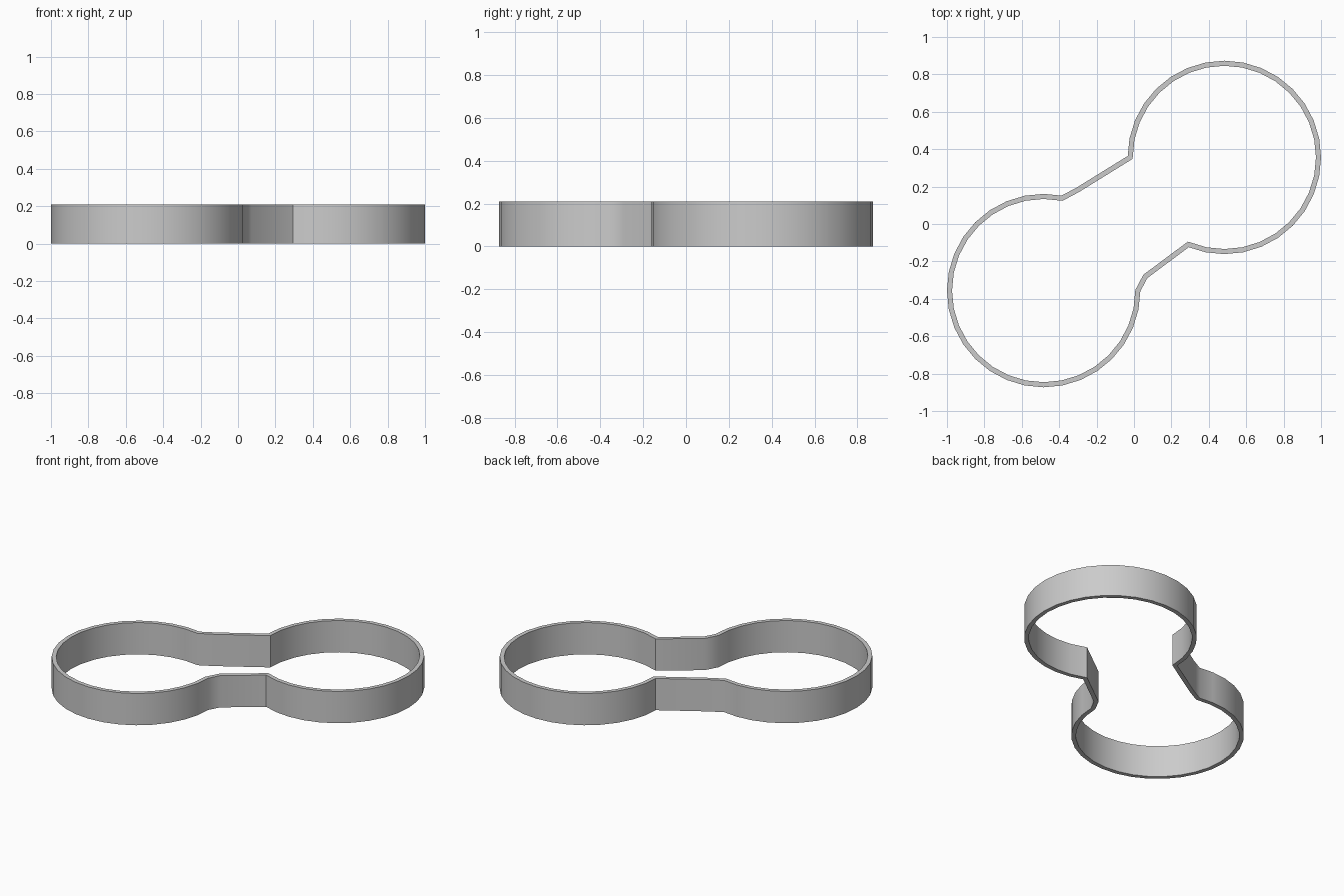
import bpy, bmesh
from math import radians, cos, sin
from mathutils import Vector

if "Cube" in bpy.data.objects:
    bpy.data.objects.remove(bpy.data.objects["Cube"])

HEIGHT, WALL, RADIUS = 0.21, 0.027, 0.5035
STEP = 360 / 32


def arc(cx, cy, start, steps):
    """Clockwise arc with 32 sides per full turn."""
    angles = [radians(start - i * STEP) for i in range(steps + 1)]
    return [Vector((cx + RADIUS * cos(a), cy + RADIUS * sin(a))) for a in angles]


def offset(path, d):
    """Mitred offset of a closed path."""
    out = []
    for i, p in enumerate(path):
        e1 = (p - path[i - 1]).normalized()
        e2 = (path[(i + 1) % len(path)] - p).normalized()
        n1, n2 = Vector((-e1.y, e1.x)), Vector((-e2.y, e2.x))
        out.append(p + (n1 + n2) * (d / (1 + n1.dot(n2))))
    return out


# Wall centreline: two round lobes joined by a narrow neck
path = arc(0.483, 0.356, 180, 26)
path.append(Vector((0.061, -0.28)))
path += arc(-0.483, -0.356, 0, 25)
path.append(Vector((-0.30, 0.183)))

# Wall rings: outer/inner at bottom and top
bm = bmesh.new()
outer, inner = offset(path, WALL / 2), offset(path, -WALL / 2)
rings = [[bm.verts.new((p.x, p.y, z)) for p in pts]
         for pts, z in ((outer, 0), (outer, HEIGHT), (inner, HEIGHT), (inner, 0))]
for k in range(4):
    a, b = rings[k], rings[(k + 1) % 4]
    for i in range(len(path)):
        bm.faces.new((a[i - 1], a[i], b[i], b[i - 1]))
bmesh.ops.recalc_face_normals(bm, faces=bm.faces)

mesh = bpy.data.meshes.new("cutter_wall")
bm.to_mesh(mesh)
bm.free()
wall = bpy.data.objects.new("cutter_wall", mesh)
bpy.context.collection.objects.link(wall)

# Smooth lobes, crisp rims and neck corners
bpy.context.view_layer.objects.active = wall
wall.select_set(True)
bpy.ops.object.shade_smooth_by_angle(angle=radians(35))
